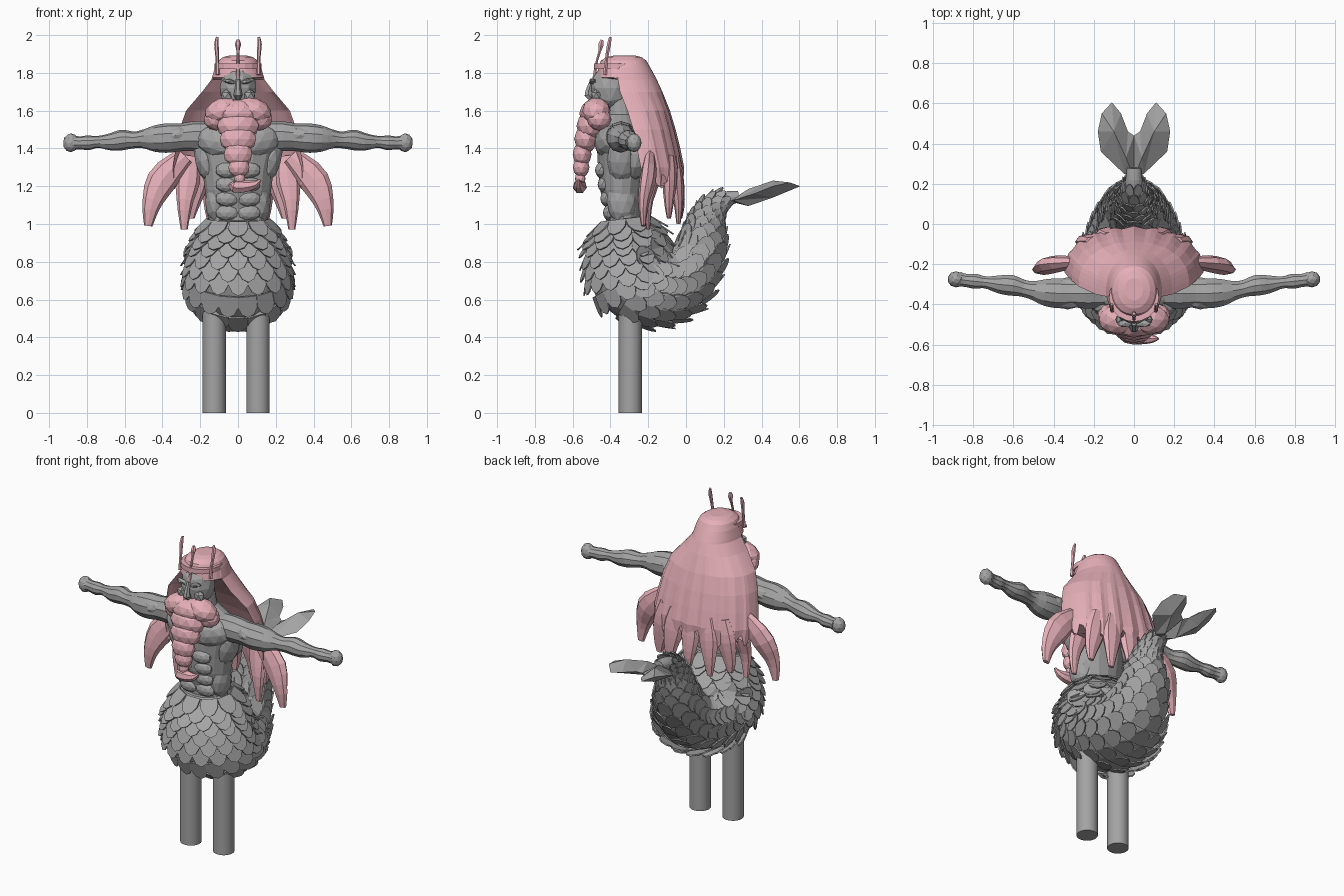
import bpy, bmesh, math
from mathutils import Vector, Matrix

cube = bpy.data.objects.get("Cube")
if cube:
    bpy.data.objects.remove(cube)


def material(name, rgb):
    m = bpy.data.materials.new(name)
    m.use_nodes = True
    m.diffuse_color = (*rgb, 1)
    m.node_tree.nodes["Principled BSDF"].inputs["Base Color"].default_value = (*rgb, 1)
    return m


GREY = material("stone grey", (0.37, 0.37, 0.37))
PINK = material("soft pink", (0.79, 0.43, 0.48))


def finish(name, bm, mat):
    bmesh.ops.recalc_face_normals(bm, faces=bm.faces)
    me = bpy.data.meshes.new(name)
    bm.to_mesh(me)
    bm.free()
    me.materials.append(mat)
    ob = bpy.data.objects.new(name, me)
    bpy.context.collection.objects.link(ob)
    return ob


def loft(name, rings, mat):
    bm = bmesh.new()
    rows = [[bm.verts.new(p) for p in r] for r in rings]
    n = len(rows[0])
    for a, b in zip(rows, rows[1:]):
        for i in range(n):
            j = (i + 1) % n
            bm.faces.new((a[i], a[j], b[j], b[i]))
    bm.faces.new(rows[0])
    bm.faces.new(rows[-1])
    return finish(name, bm, mat)


def sample(table, u):
    """Smooth interpolation through the rows of a table, u in 0..1."""
    f = min(max(u, 0), 1) * (len(table) - 1)
    i = min(int(f), len(table) - 2)
    t = f - i
    q = [table[min(max(i + k, 0), len(table) - 1)] for k in (-1, 0, 1, 2)]
    return [b + t / 2 * (c - a + t * (2 * a - 5 * b + 4 * c - d + t * (3 * (b - c) + d - a)))
            for a, b, c, d in zip(*q)]


def tube(name, table, mat, sides=8, steps=12, flat=1.0, ref=(0, 1, 0)):
    """Tapered tube through rows of x, y, z, radius; flat squeezes it along ref."""
    rings = []
    for k in range(steps + 1):
        u = k / steps
        *c, r = sample(table, u)
        t = (Vector(sample(table, u + .02)[:3]) - Vector(sample(table, u - .02)[:3])).normalized()
        side = t.cross(Vector(ref)).normalized()
        up = side.cross(t)
        rings.append([Vector(c) + r * (math.cos(a) * side + flat * math.sin(a) * up)
                      for a in (math.tau * i / sides for i in range(sides))])
    return loft(name, rings, mat)


def blob(name, loc, size, mat, rot=(0, 0, 0), detail=2):
    bm = bmesh.new()
    bmesh.ops.create_icosphere(bm, subdivisions=detail, radius=1)
    bm.transform(Matrix.Diagonal((*size, 1)))
    ob = finish(name, bm, mat)
    ob.location, ob.rotation_euler = loc, rot
    return ob


# Support posts
for side, x in (("right", -.126), ("left", .106)):
    bpy.ops.mesh.primitive_cylinder_add(vertices=32, radius=.062, depth=.6, location=(x, -.295, .3))
    post = bpy.context.object
    post.name = side + "_post"
    post.data.materials.append(GREY)
    bpy.ops.object.shade_smooth_by_angle()

# Curled tail: centre y, centre z, half width, half depth
SPINE = [(-.32, 1.03, .15, .12), (-.31, .94, .2, .18), (-.305, .83, .245, .215), (-.275, .72, .26, .23),
         (-.16, .675, .25, .205), (-.04, .7, .205, .175), (.045, .79, .155, .135), (.085, .9, .115, .11),
         (.105, 1.0, .085, .085), (.14, 1.08, .065, .065), (.205, 1.13, .045, .042), (.28, 1.145, .035, .03)]


def tail_point(u, a):
    y, z, rx, rn = sample(SPINE, u)
    lo, hi = sample(SPINE, u - .02), sample(SPINE, u + .02)
    t = Vector((0, hi[0] - lo[0], hi[1] - lo[1])).normalized()
    return Vector((0, y, z)) + Vector((rx * math.sin(a), 0, 0)) + rn * math.cos(a) * Vector((0, t.z, -t.y))


loft("tail_body", [[tail_point(k / 30, math.tau * i / 20) for i in range(20)] for k in range(31)], GREY)
blob("tail_bend", (0, -.18, .85), (.19, .13, .1), GREY)

# Overlapping rounded scales
OUTLINE = [(-.5, 0), (.5, 0), (.54, .5), (.34, .85), (0, 1), (-.34, .85), (-.54, .5)]
bm = bmesh.new()
ROWS = 25
for row in range(ROWS):
    u = .01 + .89 * row / ROWS
    y, z, rx, rn = sample(SPINE, u)
    count = max(9, round(math.pi * (rx + rn) / .088))
    width = math.pi * (rx + rn) / count * 1.08
    length = max(.07, width * 1.2)
    lift = .3 - .12 * u
    for i in range(count):
        a = math.tau * (i + row % 2 / 2) / count
        p = tail_point(u, a)
        d = (tail_point(u + .01, a) - p).normalized()
        s = (tail_point(u, a + .05) - p).normalized()
        o = s.cross(d).normalized()
        if o.dot(p - Vector((0, y, z))) < 0:
            o = -o
        tip = (d + lift * o).normalized()
        top, low = [[bm.verts.new(p + s * width * q + tip * length * v + o * h) for q, v in OUTLINE]
                    for h in (.009, .001)]
        bm.faces.new(top)
        bm.faces.new(low)
        for k in range(7):
            j = (k + 1) % 7
            bm.faces.new((top[k], top[j], low[j], low[k]))
finish("tail_scales", bm, GREY)

# Tail fin: two ridged lobes
LOBE = [(0, .23, 1.12), (.05, .25, 1.125), (.165, .36, 1.16), (.18, .46, 1.2), (.16, .55, 1.22),
        (.11, .605, 1.2), (.065, .55, 1.19), (.03, .46, 1.17), (0, .44, 1.16)]
for side, sx in (("left", 1), ("right", -1)):
    bm = bmesh.new()
    rim = [bm.verts.new((sx * x, y, z)) for x, y, z in LOBE]
    for dz in (.04, -.05):
        ridge = [bm.verts.new((sx * x, y, z + dz)) for x, y, z in ((.04, .33, 1.145), (.1, .46, 1.19))]
        for i in range(9):
            j = (i + 1) % 9
            a, b = [ridge[1 if 2 <= k <= 7 else 0] for k in (i, j)]
            bm.faces.new((rim[i], rim[j], b))
            if a != b:
                bm.faces.new((rim[i], b, a))
    finish(side + "_tail_fin", bm, GREY)

# Torso: height, half width, front y, back y
TORSO = [(.99, .155, -.42, -.24), (1.08, .158, -.425, -.235), (1.18, .175, -.455, -.225), (1.28, .188, -.465, -.21),
         (1.38, .215, -.47, -.21), (1.46, .225, -.46, -.22), (1.53, .17, -.44, -.25), (1.58, .08, -.42, -.27),
         (1.68, .07, -.42, -.29)]
loft("torso", [[((rx * math.cos(a)), (f + b) / 2 + (b - f) / 2 * math.sin(a), z)
                for a in (math.tau * i / 16 for i in range(16))] for z, rx, f, b in TORSO], GREY)

for side, sx in (("left", 1), ("right", -1)):
    # Muscles
    blob(side + "_chest", (sx * .1, -.415, 1.435), (.13, .065, .085), GREY, (0, sx * -.2, sx * .25))
    blob(side + "_back_muscle", (sx * .13, -.27, 1.37), (.1, .06, .14), GREY)
    blob(side + "_side_muscle", (sx * .165, -.34, 1.34), (.065, .08, .13), GREY, (0, sx * .25, 0))
    blob(side + "_waist_muscle", (sx * .115, -.34, 1.12), (.06, .08, .12), GREY)
    for k in range(4):
        blob(f"{side}_stomach_muscle_{k + 1}", (sx * .055, -.405 - .014 * k, 1.06 + .075 * k), (.066, .035, .044), GREY)
    # Arm with shoulder, upper arm, forearm and fist
    arm = [(.1, -.34, 1.46, .08), (.22, -.345, 1.465, .08), (.3, -.345, 1.46, .073), (.37, -.345, 1.455, .078),
           (.44, -.34, 1.452, .07), (.5, -.33, 1.45, .05), (.55, -.32, 1.445, .044), (.61, -.305, 1.445, .054),
           (.67, -.3, 1.435, .047), (.74, -.29, 1.435, .031), (.79, -.285, 1.43, .039), (.84, -.28, 1.43, .034),
           (.87, -.275, 1.43, .04)]
    tube(side + "_arm", [(sx * x, *r) for x, *r in arm], GREY, sides=10, steps=30)
    blob(side + "_fist", (sx * .885, -.275, 1.43), (.042, .04, .05), GREY)
    blob(side + "_shoulder", (sx * .33, -.345, 1.47), (.11, .08, .055), GREY, (0, sx * .15, 0))
    blob(side + "_brow", (sx * .045, -.495, 1.755), (.045, .02, .014), GREY, (0, sx * -.25, 0), 1)
    blob(side + "_cheek", (sx * .06, -.475, 1.68), (.035, .03, .035), GREY, detail=1)
    # Beard sides
    blob(side + "_moustache", (sx * .08, -.475, 1.6), (.1, .075, .068), PINK, (0, sx * .3, 0))
    blob(side + "_beard_lobe", (sx * .115, -.46, 1.555), (.068, .065, .06), PINK)
    # Outer crown spikes
    tube(side + "_crown_spike", [(sx * .108, -.43, 1.79, .012), (sx * .11, -.42, 1.88, .009),
                                 (sx * .114, -.408, 1.95, .012), (sx * .11, -.4, 1.99, .007)], PINK, 6, 6)

# Head and nose
blob("head", (0, -.4, 1.72), (.1, .105, .13), GREY)
tube("nose", [(0, -.495, 1.765, .012), (0, -.515, 1.71, .017), (0, -.515, 1.68, .024), (0, -.49, 1.665, .012)], GREY, 6, 5)

# Beard front, tapering to a curled tip
for name, x, y, z, size in (("centre", 0, -.49, 1.585, (.12, .075, .075)), ("upper", 0, -.505, 1.52, (.115, .075, .08)),
                            ("middle", 0, -.53, 1.45, (.1, .062, .075)), ("lower", 0, -.55, 1.37, (.078, .05, .068)),
                            ("bottom", .005, -.555, 1.3, (.058, .044, .055)), ("neck", .01, -.56, 1.24, (.03, .028, .04))):
    blob("beard_" + name, (x, y, z), size, PINK)
tube("beard_curl", [(-.035, -.555, 1.22, .012), (-.02, -.56, 1.2, .036), (.04, -.565, 1.2, .034),
                    (.09, -.57, 1.21, .022), (.12, -.57, 1.235, .006)], PINK, 7, 8)

# Hair shell with a scalloped hem: height, half width, side y, back y, inner y
HAIR = [(1.892, .045, -.33, -.27, -.38), (1.883, .08, -.335, -.235, -.42), (1.865, .105, -.345, -.21, -.45),
        (1.83, .122, -.35, -.19, -.465), (1.775, .138, -.36, -.16, -.47), (1.765, .14, -.36, -.155, -.36),
        (1.7, .19, -.35, -.125, -.3), (1.6, .275, -.31, -.085, -.22), (1.5, .31, -.28, -.055, -.16),
        (1.4, .33, -.26, -.03, -.11), (1.3, .345, -.24, -.01, -.08), (1.23, .335, -.22, -.015, -.06)]
rings = []
for z, rx, ys, yb, yi in HAIR:
    wave = .012 * max(0, min(1, (1.75 - z) * 3))
    hem = .045 if z < 1.25 else 0
    arc = [math.pi * i / 36 for i in range(37)]
    lock = [math.cos(20 * (a - math.pi / 2)) for a in arc]
    outer = [(rx * math.cos(a), ys + (yb - ys) * math.sin(a) ** .8 + wave * (c - 1) / 2, z - hem * c)
             for a, c in zip(arc, lock)]
    inner = [(.97 * rx * math.cos(a), ys + (yi - ys) * math.sin(a), z - hem * c)
             for a, c in list(zip(arc, lock))[-2:0:-1]]
    rings.append(outer + inner)
loft("hair", rings, PINK)

# Hair strands: root x, y, then tip x, y, z and radius
STRANDS = [(0, -.055, 0, -.03, 1.03, .065), (.11, -.06, .14, -.04, 1.0, .07), (.2, -.085, .25, -.09, 1.03, .07),
           (.25, -.16, .285, -.2, .97, .065), (.28, -.19, .475, -.225, .99, .08)]
for k, (x0, y0, x1, y1, z1, r) in enumerate(STRANDS):
    for sx in (1, -1) if x0 else (1,):
        bend = .6 if x1 > .4 else .4
        path = [(x0, y0, 1.36, r * .6), (x0 + (x1 - x0) * bend, y0 + (y1 - y0) * .3, 1.24, r),
                (x0 + (x1 - x0) * .9, y1, 1.11, r * .65), (x1, y1, z1, r * .28)]
        tube(f"{'left' if sx > 0 else 'right'}_hair_strand_{k + 1}", [(sx * p[0], *p[1:]) for p in path],
             PINK, 8, 8, flat=.55)

# Crown band and front spike
rings = []
for rad, z in ((1, 1.82), (1.05, 1.82), (1.05, 1.85), (1, 1.85)):
    rings.append([(.118 * rad * math.cos(a), -.365 + .115 * rad * math.sin(a), z)
                  for a in (math.tau * i / 20 for i in range(20))])
loft("crown_band", rings, PINK)
tube("front_crown_spike", [(0, -.485, 1.77, .012), (0, -.475, 1.85, .007), (0, -.455, 1.92, .009),
                           (0, -.45, 1.95, .016), (0, -.445, 1.975, .008)], PINK, 6, 10)
